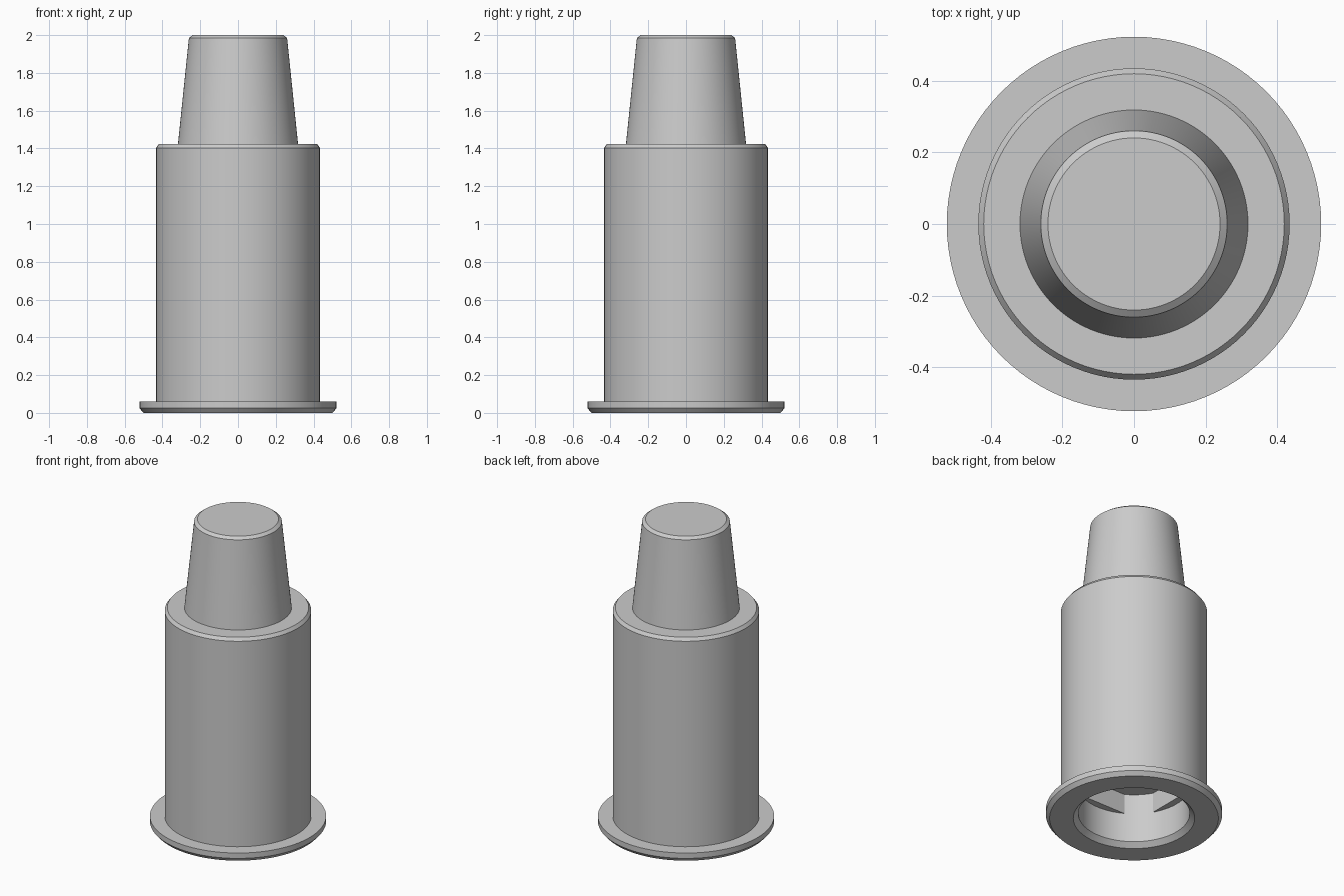
import bpy
import bmesh
import math

cube = bpy.data.objects.get("Cube")
if cube:
    bpy.data.objects.remove(cube, do_unlink=True)

SEGMENTS = 96
FLAT = 0.286  # half width across the flats of the socket

grey = bpy.data.materials.new("plain grey")
grey.use_nodes = True
colour = (0.6, 0.6, 0.6, 1)
grey.diffuse_color = colour
grey.node_tree.nodes["Principled BSDF"].inputs["Base Color"].default_value = colour

# Each ring: radius, height, whether it is trimmed by four flats
profile = [
    # stepped socket in the underside
    (0.33, 0.35, True), (0.33, 0.22, True),
    (0.33, 0.22, False), (0.33, 0.03, False), (0.36, 0, False),
    # base flange
    (0.5, 0, False), (0.522, 0.025, False), (0.522, 0.06, False),
    # cylindrical body
    (0.434, 0.06, False), (0.434, 1.403, False), (0.419, 1.423, False),
    # tapered tip
    (0.318, 1.423, False), (0.26, 1.985, False), (0.24, 2, False),
]


def add_ring(bm, radius, z, flats):
    ring = []
    for i in range(SEGMENTS):
        a = math.tau * i / SEGMENTS
        c, s = math.cos(a), math.sin(a)
        r = min(radius, FLAT / max(abs(c), abs(s))) if flats else radius
        ring.append(bm.verts.new((r * c, r * s, z)))
    return ring


bm = bmesh.new()
rings = [add_ring(bm, *p) for p in profile]
for low, high in zip(rings, rings[1:]):
    for i in range(SEGMENTS):
        j = (i + 1) % SEGMENTS
        bm.faces.new((low[i], low[j], high[j], high[i]))

# Socket ceiling and top of the tip
bm.faces.new(rings[0][::-1])
bm.faces.new(rings[-1])
# Socket corners share the round bore, so weld them
bmesh.ops.remove_doubles(bm, verts=bm.verts, dist=0.0005)
bmesh.ops.recalc_face_normals(bm, faces=bm.faces)

mesh = bpy.data.meshes.new("flanged_plug")
bm.to_mesh(mesh)
bm.free()
mesh.materials.append(grey)
plug = bpy.data.objects.new("flanged_plug", mesh)
bpy.context.collection.objects.link(plug)

bpy.ops.object.select_all(action="DESELECT")
plug.select_set(True)
bpy.context.view_layer.objects.active = plug
bpy.ops.object.shade_smooth_by_angle(angle=math.radians(20))
